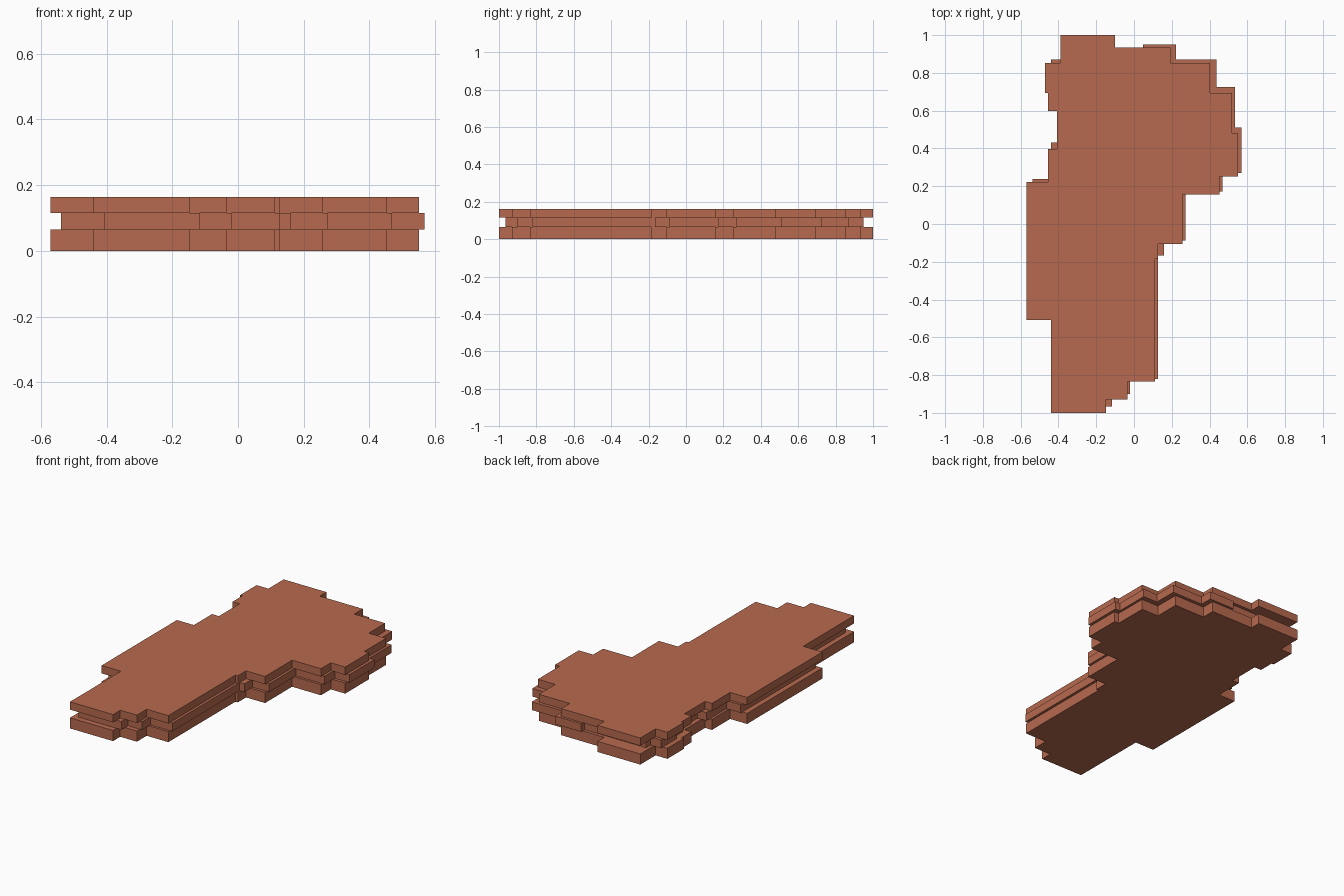
import bpy
import bmesh

cube = bpy.data.objects.get("Cube")
if cube:
    bpy.data.objects.remove(cube, do_unlink=True)

# Terracotta material shared by all the slabs
clay = bpy.data.materials.new("terracotta")
clay.use_nodes = True
colour = (0.47, 0.142, 0.077, 1.0)
clay.diffuse_color = colour
bsdf = clay.node_tree.nodes["Principled BSDF"]
bsdf.inputs["Base Color"].default_value = colour
bsdf.inputs["Roughness"].default_value = 0.8


def stepped_outline(corners):
    """Insert the missing right-angle corners: move along x first, then y."""
    points = []
    for i, (x, y) in enumerate(corners):
        nx = corners[(i + 1) % len(corners)][0]
        points += [(x, y), (nx, y)]
    return [p for i, p in enumerate(points) if p != points[i - 1]]


def slab(name, corners, z0, z1):
    """Extrude a stepped outline between two heights."""
    bm = bmesh.new()
    verts = [bm.verts.new((x, y, z0)) for x, y in stepped_outline(corners)]
    base = bm.faces.new(verts)
    result = bmesh.ops.extrude_face_region(bm, geom=[base], use_keep_orig=True)
    top = [v for v in result["geom"] if isinstance(v, bmesh.types.BMVert)]
    bmesh.ops.translate(bm, verts=top, vec=(0, 0, z1 - z0))
    bmesh.ops.recalc_face_normals(bm, faces=bm.faces)
    mesh = bpy.data.meshes.new(name)
    bm.to_mesh(mesh)
    bm.free()
    mesh.materials.append(clay)
    obj = bpy.data.objects.new(name, mesh)
    bpy.context.collection.objects.link(obj)
    return obj


# Outer outline, anticlockwise: start of each run along x
outer = [
    (-0.44, -1.0), (-0.148, -0.93), (-0.035, -0.835), (0.112, -0.185),
    (0.128, -0.105), (0.257, 0.157), (0.453, 0.252), (0.551, 0.482),
    (0.52, 0.693), (0.402, 0.852), (0.192, 0.935), (-0.10, 1.0),
    (-0.39, 0.852), (-0.47, 0.693), (-0.455, 0.597), (-0.408, 0.398),
    (-0.455, 0.222), (-0.57, -0.508),
]

# Staggered outline of the middle course
inner = [
    (-0.408, -0.965), (-0.116, -0.90), (-0.02, -0.82), (0.128, -0.167),
    (0.16, -0.088), (0.272, 0.172), (0.468, 0.27), (0.568, 0.51),
    (0.535, 0.725), (0.436, 0.872), (0.223, 0.95), (0.047, 0.915),
    (-0.37, 0.872), (-0.44, 0.72), (-0.415, 0.62), (-0.38, 0.432),
    (-0.44, 0.238), (-0.538, -0.485),
]

# Three stacked courses
slab("bottom_slab", outer, 0.0, 0.065)
slab("middle_slab", inner, 0.065, 0.115)
slab("top_slab", outer, 0.115, 0.163)
